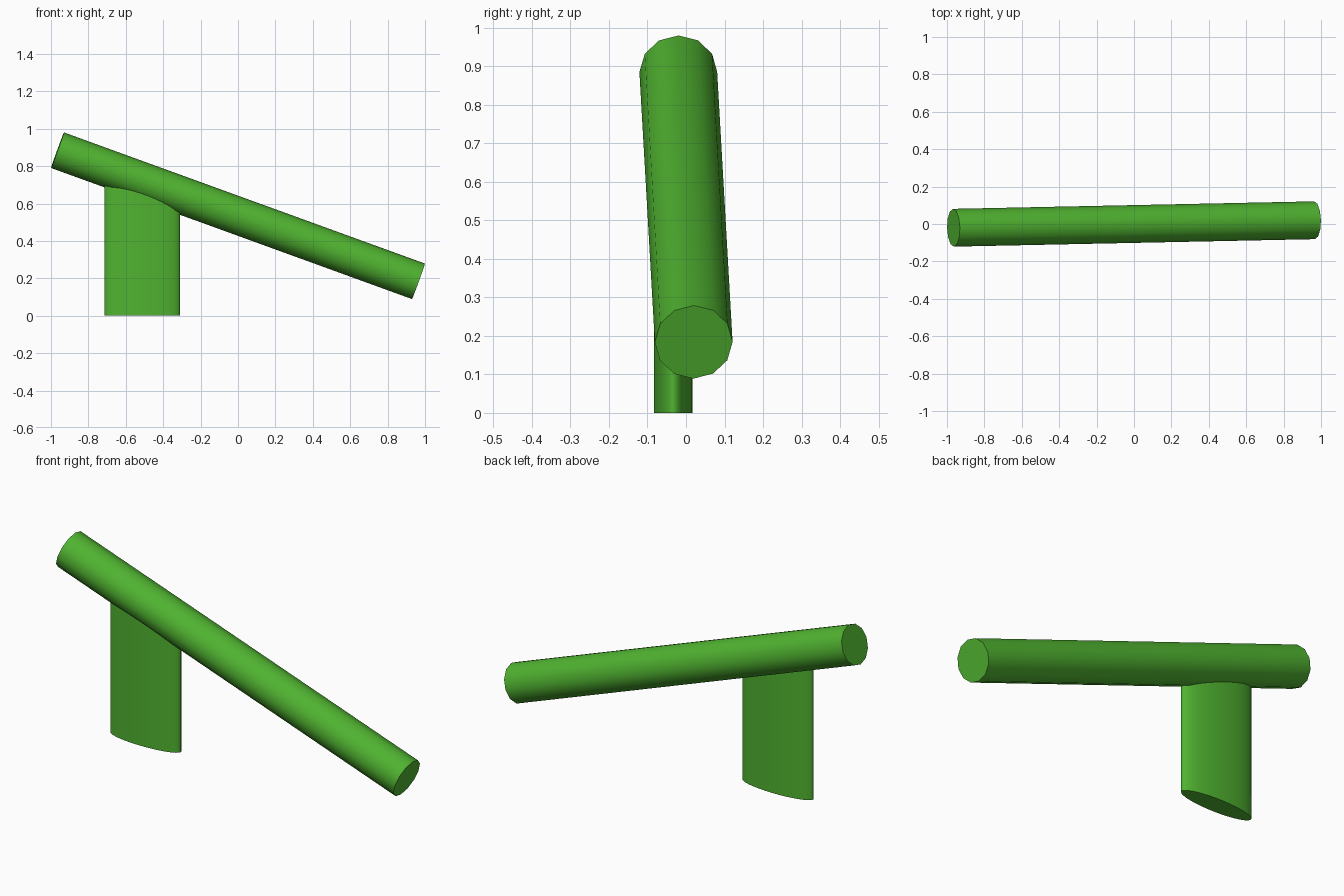
import bpy
from math import radians
from mathutils import Matrix, Vector

if "Cube" in bpy.data.objects:
    bpy.data.objects.remove(bpy.data.objects["Cube"])

green = bpy.data.materials.new("green")
green.diffuse_color = (0.08, 0.45, 0.03, 1)
green.use_nodes = True
green.node_tree.nodes["Principled BSDF"].inputs["Base Color"].default_value = green.diffuse_color


def finish(obj, name):
    obj.name = name
    obj.data.materials.append(green)
    bpy.ops.object.shade_smooth_by_angle(angle=radians(50))


# Sloping beam: 12-sided bar running between two end centres
start, end = Vector((-0.965, -0.02, 0.885)), Vector((0.965, 0.02, 0.184))
axis = (end - start).normalized()
side = Vector((0, 0, 1)).cross(axis).normalized()
up = axis.cross(side)
bpy.ops.mesh.primitive_cylinder_add(vertices=12, radius=0.101, depth=(end - start).length)
beam = bpy.context.object
rotation = Matrix((up, side, -axis)).transposed().to_4x4()
if rotation.determinant() < 0:
    rotation = Matrix((up, side, axis)).transposed().to_4x4()
beam.matrix_world = Matrix.Translation((start + end) / 2) @ rotation
finish(beam, "sloping_beam")

# Support post: flattened oval column whose top is buried in the beam
height = 0.7
bpy.ops.mesh.primitive_cylinder_add(vertices=32, radius=1, depth=height,
                                    location=(-0.512, -0.033, height / 2))
post = bpy.context.object
post.scale = (0.203, 0.0505, 1)
bpy.ops.object.transform_apply(location=False, rotation=False, scale=True)
finish(post, "support_post")
